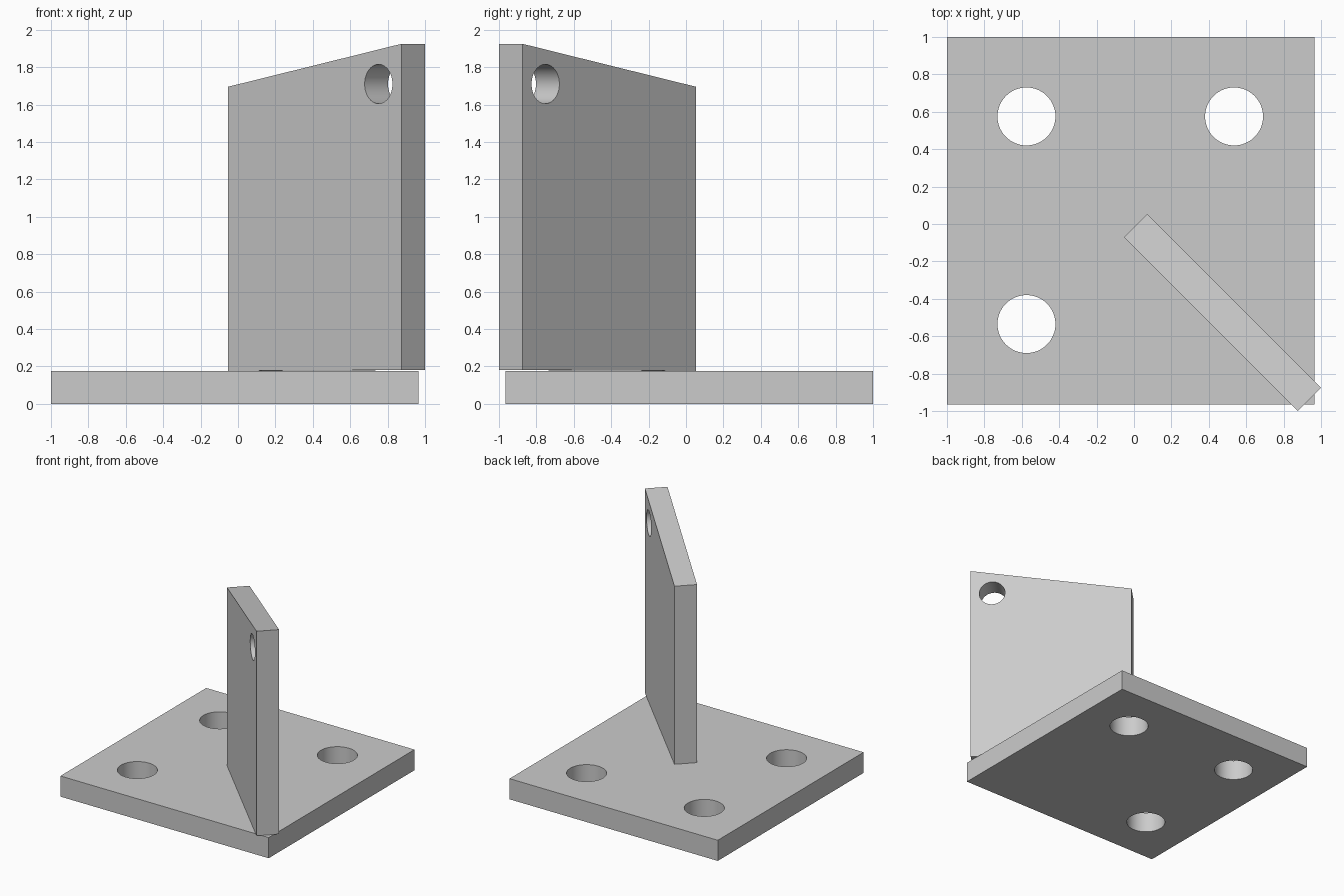
import bpy, bmesh, math
from mathutils import Matrix, Vector

cube = bpy.data.objects.get("Cube")
if cube:
    bpy.data.objects.remove(cube, do_unlink=True)

grey = bpy.data.materials.new("plain grey")
grey.use_nodes = True
GREY = (0.6, 0.6, 0.6, 1)
grey.diffuse_color = GREY
grey.node_tree.nodes["Principled BSDF"].inputs["Base Color"].default_value = GREY


def circle(cx, cy, r, n=64):
    return [(cx + r * math.cos(2 * math.pi * i / n), cy + r * math.sin(2 * math.pi * i / n))
            for i in range(n)]


def drilled_plate(name, outline, holes, thickness, matrix):
    """Extrude a flat outline with round holes, centred on its own plane."""
    curve = bpy.data.curves.new(name, "CURVE")
    curve.dimensions = "2D"
    curve.fill_mode = "BOTH"
    curve.extrude = thickness / 2
    for points in [outline] + [circle(*h) for h in holes]:
        spline = curve.splines.new("POLY")
        spline.points.add(len(points) - 1)
        for p, (x, y) in zip(spline.points, points):
            p.co = (x, y, 0, 1)
        spline.use_cyclic_u = True
    source = bpy.data.objects.new(name + "_profile", curve)
    bpy.context.collection.objects.link(source)
    bpy.context.view_layer.update()
    mesh = bpy.data.meshes.new_from_object(
        source.evaluated_get(bpy.context.evaluated_depsgraph_get()))
    bpy.data.objects.remove(source, do_unlink=True)

    # Weld caps to walls
    bm = bmesh.new()
    bm.from_mesh(mesh)
    bmesh.ops.remove_doubles(bm, verts=bm.verts, dist=0.0001)
    bmesh.ops.recalc_face_normals(bm, faces=bm.faces)
    bm.transform(matrix)
    bm.to_mesh(mesh)
    bm.free()
    mesh.materials.clear()
    mesh.materials.append(grey)
    mesh.name = name
    obj = bpy.data.objects.new(name, mesh)
    bpy.context.collection.objects.link(obj)
    bpy.ops.object.select_all(action="DESELECT")
    obj.select_set(True)
    bpy.context.view_layer.objects.active = obj
    bpy.ops.object.shade_smooth_by_angle(angle=math.radians(30))
    return obj


# Base plate with three mounting holes
BASE = 0.176
drilled_plate(
    "base_plate",
    [(-1, -0.965), (0.965, -0.965), (0.965, 1), (-1, 1)],
    [(-0.575, 0.575, 0.155), (0.535, 0.575, 0.155), (-0.575, -0.535, 0.155)],
    BASE, Matrix.Translation((0, 0, BASE / 2)))

# Upright fin on the diagonal: profile x runs to the front left corner, y runs up
s = math.sqrt(0.5)
upright = Matrix((Vector((s, -s, 0)), Vector((0, 0, 1)), Vector((-s, -s, 0)))).transposed().to_4x4()
drilled_plate(
    "upright_fin",
    [(0.012, BASE), (1.326, BASE + 0.005), (1.326, 1.925), (0.012, 1.695)],
    [(1.151, 1.71, 0.105)],
    0.177, upright)
